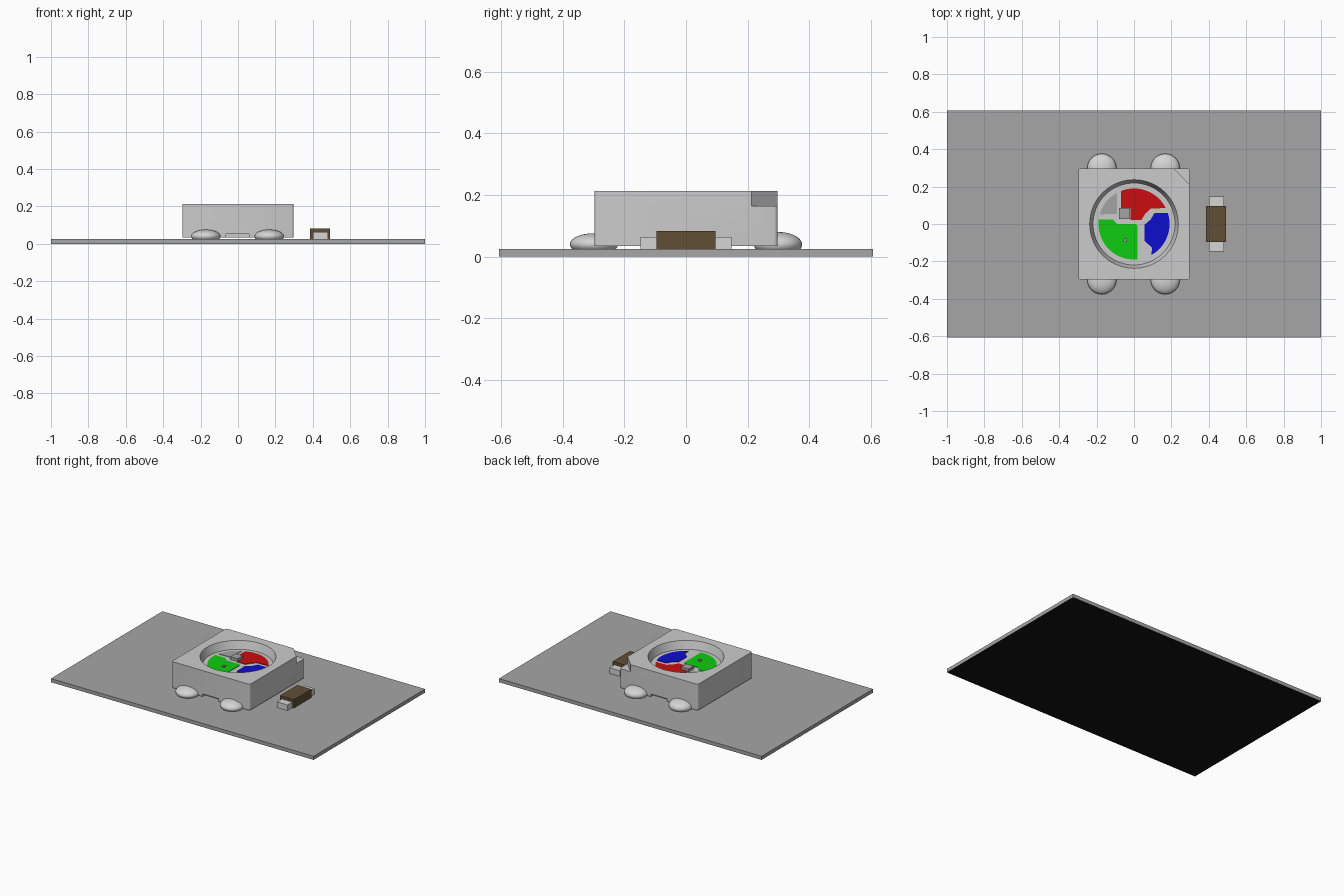
import bpy, bmesh, math
from mathutils import Matrix, Vector

cube = bpy.data.objects.get("Cube")
if cube:
    bpy.data.objects.remove(cube, do_unlink=True)


def material(name, r, g, b):
    m = bpy.data.materials.new(name)
    m.use_nodes = True
    m.diffuse_color = (r, g, b, 1)
    m.node_tree.nodes["Principled BSDF"].inputs["Base Color"].default_value = (r, g, b, 1)
    return m


HOUSING = material("housing light grey", 0.6, 0.6, 0.6)
BOARD = material("board grey", 0.38, 0.38, 0.38)
BLACK = material("underside black", 0.006, 0.006, 0.006)
METAL = material("solder silver", 0.66, 0.66, 0.66)
BROWN = material("ceramic brown", 0.115, 0.078, 0.036)
RED = material("red", 0.6, 0.004, 0.005)
GREEN = material("green", 0.004, 0.6, 0.005)
BLUE = material("blue", 0.004, 0.004, 0.6)
CHIP = material("chip grey", 0.37, 0.37, 0.37)

BOARD_TOP, FLOOR, TOP = 0.025, 0.16, 0.213


def finish(name, bm, mat, smooth=False):
    bmesh.ops.recalc_face_normals(bm, faces=bm.faces)
    me = bpy.data.meshes.new(name)
    bm.to_mesh(me)
    bm.free()
    me.materials.append(mat)
    ob = bpy.data.objects.new(name, me)
    bpy.context.collection.objects.link(ob)
    if smooth:
        shade(ob)
    return ob


def shade(ob):
    bpy.ops.object.select_all(action='DESELECT')
    ob.select_set(True)
    bpy.context.view_layer.objects.active = ob
    bpy.ops.object.shade_smooth_by_angle(angle=math.radians(35))


def box(name, lo, hi, mat):
    lo, hi = Vector(lo), Vector(hi)
    bm = bmesh.new()
    bmesh.ops.create_cube(bm, size=1, matrix=Matrix.Translation((lo + hi) / 2)
                          @ Matrix.Diagonal((*(hi - lo), 1)))
    return finish(name, bm, mat)


def prism(name, points, z, height, mat):
    bm = bmesh.new()
    face = bm.faces.new([bm.verts.new((x, y, z)) for x, y in points])
    top = bmesh.ops.extrude_face_region(bm, geom=[face])["geom"]
    bmesh.ops.translate(bm, vec=(0, 0, height),
                        verts=[v for v in top if isinstance(v, bmesh.types.BMVert)])
    return finish(name, bm, mat)


# Circuit board with a black underside
board = box("circuit_board", (-1, -0.606, 0), (1, 0.606, BOARD_TOP), BOARD)
board.data.materials.append(BLACK)
for f in board.data.polygons:
    if f.normal.z < -0.5:
        f.material_index = 1

# Housing: block with rounded upright corners
housing = box("housing", (-0.298, -0.297, 0.034), (0.298, 0.297, TOP), HOUSING)
bm = bmesh.new()
bm.from_mesh(housing.data)
upright = [e for e in bm.edges if abs(e.verts[0].co.z - e.verts[1].co.z) > 0.1]
bmesh.ops.bevel(bm, geom=upright, offset=0.012, segments=3, profile=0.5, affect='EDGES')
bm.to_mesh(housing.data)
bm.free()

# Cutters: tapered round well, corner mark, slot beneath front and back
bm = bmesh.new()
depth = TOP - FLOOR
flare = 0.018
bmesh.ops.create_cone(bm, cap_ends=True, segments=64, radius1=0.219,
                      radius2=0.219 + 2 * flare, depth=2 * depth,
                      matrix=Matrix.Translation((0, 0, TOP)))
cutters = [finish("well_cutter", bm, HOUSING),
           prism("corner_cutter", [(0.205, 0.305), (0.305, 0.205), (0.4, 0.4)],
                 0.165, 0.1, HOUSING)]
for side in (-1, 1):
    y = sorted((side * 0.27, side * 0.35))
    cutters.append(box("slot_cutter", (-0.063, y[0], 0), (0.06, y[1], 0.052), HOUSING))

for c in cutters:
    c.hide_render = True
    mod = housing.modifiers.new(c.name, 'BOOLEAN')
    mod.operation = 'DIFFERENCE'
    mod.solver = 'EXACT'
    mod.object = c
bpy.context.view_layer.update()
cut = bpy.data.meshes.new_from_object(
    housing.evaluated_get(bpy.context.evaluated_depsgraph_get()))
housing.modifiers.clear()
housing.data = cut
cut.materials.clear()
cut.materials.append(HOUSING)
for f in cut.polygons:
    f.material_index = 0
for c in cutters:
    bpy.data.objects.remove(c, do_unlink=True)
shade(housing)


# Contact pads on the well floor: inner outline closed by an arc
def pad(name, path, mat, radius=0.19, steps=20):
    start = math.atan2(path[-1][1], path[-1][0])
    end = math.atan2(path[0][1], path[0][0])
    if end < start:
        end += 2 * math.pi
    arc = [start + (end - start) * i / steps for i in range(steps + 1)]
    points = path[1:-1] + [(radius * math.cos(a), radius * math.sin(a)) for a in arc]
    prism(name, points, FLOOR - 0.002, 0.005, mat)


pad("red_pad", [(-0.07, 0.177), (-0.07, 0.085), (-0.02, 0.085), (-0.02, 0.022),
                (0.04, 0.022), (0.06, 0.055), (0.09, 0.083), (0.17, 0.085)], RED)
pad("blue_pad", [(0.18, 0.06), (0.11, 0.06), (0.09, 0.025), (0.055, -0.005),
                 (0.055, -0.09), (0.095, -0.125), (0.095, -0.165)], BLUE)
pad("green_pad", [(0.02, -0.19), (0.02, -0.01), (0.01, 0), (-0.09, 0),
                  (-0.115, 0.025), (-0.19, 0.025)], GREEN)
pad("grey_pad", [(-0.18, 0.05), (-0.09, 0.055), (-0.09, 0.165)], CHIP)

# Driver chip and small die
box("driver_chip", (-0.08, 0.028, FLOOR - 0.002), (-0.022, 0.085, FLOOR + 0.02), CHIP)
box("small_die", (-0.055, -0.095, FLOOR - 0.002), (-0.037, -0.077, FLOOR + 0.012), CHIP)

# Solder blobs, flat where they meet the board
for side, y_name in ((-1, "front"), (1, "back")):
    for x, x_name in ((-0.172, "right"), (0.167, "left")):
        bm = bmesh.new()
        bmesh.ops.create_uvsphere(
            bm, u_segments=40, v_segments=20, radius=1,
            matrix=Matrix.Translation((x, side * 0.298, 0.04))
            @ Matrix.Diagonal((0.078, 0.078, 0.04 if side > 0 else 0.036, 1)))
        bmesh.ops.bisect_plane(bm, geom=bm.verts[:] + bm.edges[:] + bm.faces[:],
                               plane_co=(0, 0, BOARD_TOP), plane_no=(0, 0, 1),
                               clear_inner=True)
        bmesh.ops.holes_fill(bm, edges=[e for e in bm.edges if e.is_boundary])
        finish(f"{y_name}_{x_name}_solder", bm, METAL, True)

# Capacitor with metal end caps
box("capacitor_body", (0.385, -0.095, BOARD_TOP), (0.492, 0.095, 0.083), BROWN)
for name, y0, y1 in (("front", -0.148, -0.09), ("back", 0.09, 0.148)):
    box(f"capacitor_{name}_cap", (0.4, y0, BOARD_TOP), (0.48, y1, 0.064), METAL)
